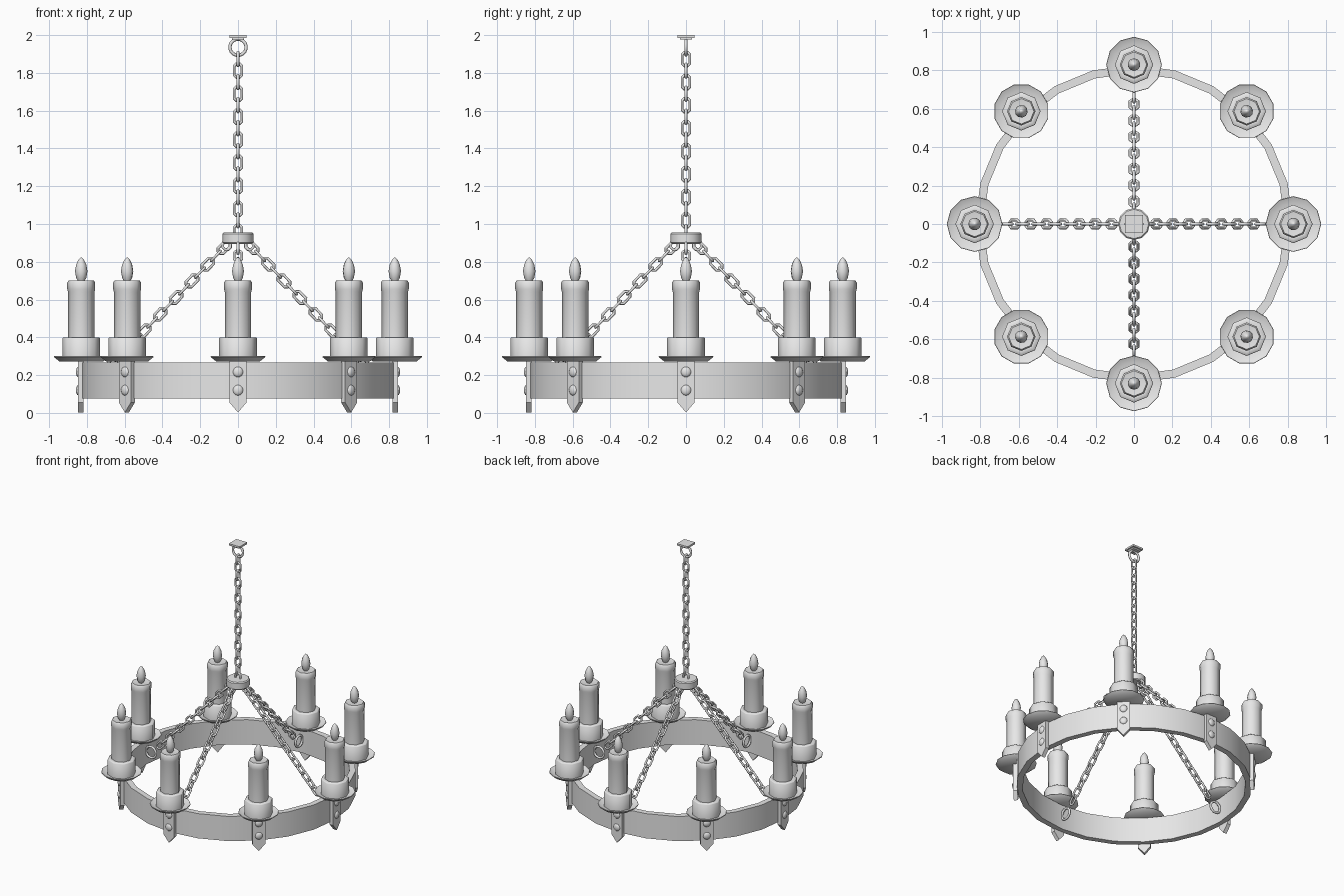
import bpy, bmesh, math
from mathutils import Matrix, Vector

cube = bpy.data.objects.get("Cube")
if cube:
    bpy.data.objects.remove(cube, do_unlink=True)

metal = bpy.data.materials.new("plain_grey")
metal.use_nodes = True
GREY = (0.8, 0.8, 0.8, 1)
metal.diffuse_color = GREY
metal.node_tree.nodes["Principled BSDF"].inputs["Base Color"].default_value = GREY


def finish(name, bm, angle=35):
    """Turn a bmesh into a shaded object."""
    bmesh.ops.recalc_face_normals(bm, faces=bm.faces)
    mesh = bpy.data.meshes.new(name)
    bm.to_mesh(mesh)
    bm.free()
    mesh.materials.append(metal)
    obj = bpy.data.objects.new(name, mesh)
    bpy.context.collection.objects.link(obj)
    bpy.ops.object.select_all(action='DESELECT')
    obj.select_set(True)
    bpy.context.view_layer.objects.active = obj
    bpy.ops.object.shade_smooth_by_angle(angle=math.radians(angle))
    return obj


def lathe(bm, profile, sides, closed=False, matrix=Matrix()):
    """Revolve (radius, z) points; the ends are capped unless the profile is closed."""
    rings = []
    for r, z in profile:
        rings.append([bm.verts.new(matrix @ Vector((r * math.cos(a), r * math.sin(a), z)))
                      for a in (math.tau * k / sides for k in range(sides))])
    pairs = list(zip(rings, rings[1:])) + ([(rings[-1], rings[0])] if closed else [])
    for low, high in pairs:
        for k in range(sides):
            n = (k + 1) % sides
            bm.faces.new((low[k], low[n], high[n], high[k]))
    if not closed:
        bm.faces.new(rings[0])
        bm.faces.new(rings[-1])


def loop(bm, radius, tube, matrix, stretch=0, major=8, minor=6):
    """Torus in the local XZ plane, stretched along local Z into a chain link."""
    rings = []
    for k in range(major):
        a = math.tau * (k + 0.5) / major
        shift = math.copysign(stretch, math.sin(a))
        ring = []
        for m in range(minor):
            b = math.tau * m / minor
            r = radius + tube * math.cos(b)
            point = Vector((r * math.cos(a), tube * math.sin(b), r * math.sin(a) + shift))
            ring.append(bm.verts.new(matrix @ point))
        rings.append(ring)
    for k in range(major):
        p, q = rings[k], rings[(k + 1) % major]
        for m in range(minor):
            n = (m + 1) % minor
            bm.faces.new((p[m], p[n], q[n], q[m]))


def chain(bm, start, direction, count, pitch, turned):
    """Row of interlocked links, each a quarter turn from the last."""
    d = Vector(direction).normalized()
    side = Vector((0, 1, 0))
    frame = Matrix((side.cross(d), side, d)).transposed().to_4x4()
    for i in range(count):
        spin = Matrix.Rotation(math.pi / 2 * ((i + turned) % 2), 4, 'Z')
        place = Matrix.Translation(Vector(start) + d * pitch * i)
        loop(bm, 0.022, 0.0078, place @ frame @ spin, stretch=0.016)


def box(bm, size, centre):
    bmesh.ops.create_cube(bm, size=1, matrix=Matrix.Translation(centre) @ Matrix.Diagonal((*size, 1)))


R = 0.83
PITCH = 0.061

# Iron hoop
bm = bmesh.new()
lathe(bm, [(0.785, 0.075), (0.828, 0.075), (0.828, 0.266), (0.785, 0.266)], 24, closed=True)
finish("iron_hoop", bm, 30)

# Turned parts of one candle holder: name, profile, sides
turned_parts = [
    ("drip_tray", [(0.115, 0.272), (0.145, 0.296), (0.143, 0.3), (0.11, 0.284)], 12),
    ("candle_cup", [(0.1, 0.278), (0.1, 0.395), (0.095, 0.4), (0.075, 0.4)], 8),
    ("candle", [(0.07, 0.39), (0.07, 0.64), (0.074, 0.655), (0.074, 0.69),
                (0.066, 0.702), (0.04, 0.698)], 8),
    ("flame", [(0.012, 0.69), (0.027, 0.715), (0.033, 0.75), (0.027, 0.785),
               (0.014, 0.812), (0.003, 0.823)], 10),
]
for i in range(8):
    turn = Matrix.Rotation(math.tau * i / 8, 4, 'Z')
    out = turn @ Matrix.Translation((R, 0, 0))
    for name, profile, sides in turned_parts:
        bm = bmesh.new()
        lathe(bm, profile, sides, matrix=out)
        finish(f"{name}_{i + 1}", bm, 50)

    # Pointed strap on the outside of the hoop
    bm = bmesh.new()
    outline = [(-0.045, 0.28), (-0.045, 0.055), (0, 0.002), (0.045, 0.055), (0.045, 0.28)]
    face = bm.faces.new([bm.verts.new(turn @ Vector((0.817, y, z))) for y, z in outline])
    grown = bmesh.ops.extrude_face_region(bm, geom=[face])["geom"]
    bmesh.ops.translate(bm, verts=[g for g in grown if isinstance(g, bmesh.types.BMVert)],
                        vec=turn @ Vector((0.03, 0, 0)))
    finish(f"strap_{i + 1}", bm)

    # Domed rivets
    bm = bmesh.new()
    for z in (0.12, 0.217):
        dome = turn @ Matrix.Translation((0.845, 0, z)) @ Matrix.Diagonal((0.5, 1, 1, 1))
        bmesh.ops.create_uvsphere(bm, u_segments=10, v_segments=8, radius=0.028, matrix=dome)
    finish(f"rivets_{i + 1}", bm, 60)

# Hub that joins the chains
bm = bmesh.new()
lathe(bm, [(0.076, 0.895), (0.083, 0.902), (0.083, 0.948), (0.076, 0.955)], 12)
finish("chain_hub", bm, 32)

# Four sloping chains with wall eyelets
for i in range(4):
    turn = Matrix.Rotation(math.tau * i / 4, 4, 'Z')
    bm = bmesh.new()
    chain(bm, (0.075, 0, 0.875), (0.64, 0, -0.67), 15, PITCH, 0)
    bm.transform(turn)
    finish(f"side_chain_{i + 1}", bm, 70)
    bm = bmesh.new()
    loop(bm, 0.043, 0.009, Matrix.Translation((0.745, 0, 0.18)), major=12)
    loop(bm, 0.022, 0.008, Matrix.Translation((0.06, 0, 0.885)))
    bm.transform(turn)
    finish(f"eyelets_{i + 1}", bm, 70)

# Main chain and its top ring
bm = bmesh.new()
chain(bm, (0, 0, 1.873), (0, 0, -1), 16, PITCH, 1)
finish("main_chain", bm, 70)
bm = bmesh.new()
loop(bm, 0.043, 0.009, Matrix.Translation((0, 0, 1.936)), major=16)
finish("top_ring", bm, 70)

# Stepped ceiling plate
bm = bmesh.new()
box(bm, (0.092, 0.092, 0.014), (0, 0, 1.993))
box(bm, (0.066, 0.066, 0.012), (0, 0, 1.982))
finish("ceiling_plate", bm)
